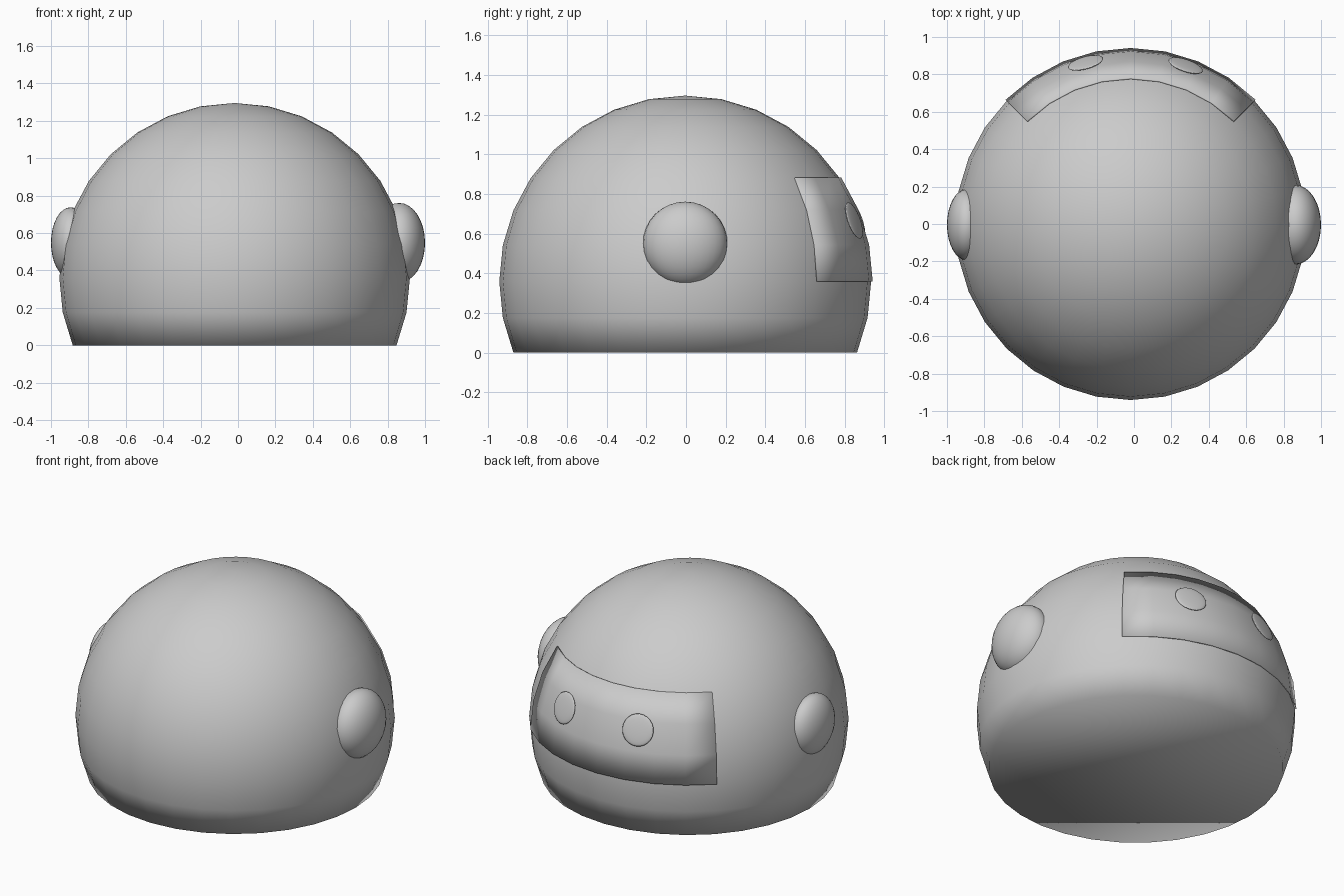
import bpy, bmesh
from math import sin, cos, radians, pi
from mathutils import Vector, Matrix

if "Cube" in bpy.data.objects:
    bpy.data.objects.remove(bpy.data.objects["Cube"])

R = 0.937                                   # head radius
STEP = radians(11.25)                       # 32 segments, 16 rings
C = Vector((-0.018, -0.004, R * sin(2 * STEP)))


def finish(name, bm, smooth=True):
    bmesh.ops.recalc_face_normals(bm, faces=bm.faces)
    mesh = bpy.data.meshes.new(name)
    bm.to_mesh(mesh)
    bm.free()
    for p in mesh.polygons:
        p.use_smooth = smooth
    ob = bpy.data.objects.new(name, mesh)
    bpy.context.collection.objects.link(ob)
    return ob


def ellipsoid(name, center, radii, rot=Matrix.Identity(4), seg=32, rings=16):
    bm = bmesh.new()
    m = Matrix.Translation(center) @ rot @ Matrix.Diagonal((*radii, 1))
    bmesh.ops.create_uvsphere(bm, u_segments=seg, v_segments=rings, radius=1, matrix=m)
    return finish(name, bm)


# Head: sphere cut off at the second ring below its equator, flat closed base
bm = bmesh.new()
bmesh.ops.create_uvsphere(bm, u_segments=32, v_segments=16, radius=R,
                          matrix=Matrix.Translation(C))
bmesh.ops.delete(bm, geom=[v for v in bm.verts if v.co.z < -0.01], context='VERTS')
bmesh.ops.holes_fill(bm, edges=[e for e in bm.edges if e.is_boundary], sides=0)
finish("head", bm)

# Face plate: 90 degree patch three rings high, just outside the head at the back
bm = bmesh.new()
RP = 0.945
grid = [[bm.verts.new(C + RP * Vector((cos(r * STEP) * cos(a * STEP + pi / 4),
                                       cos(r * STEP) * sin(a * STEP + pi / 4),
                                       sin(r * STEP))))
         for a in range(9)] for r in range(4)]
for r in range(3):
    for a in range(8):
        bm.faces.new((grid[r][a], grid[r][a + 1], grid[r + 1][a + 1], grid[r + 1][a]))
plate = finish("face_plate", bm)
solid = plate.modifiers.new("thickness", 'SOLIDIFY')
solid.thickness = 0.01
solid.offset = -1
bpy.context.view_layer.objects.active = plate
plate.select_set(True)
bpy.ops.object.shade_smooth_by_angle(angle=radians(40))

# Eyes: flat lenses lying on the face plate
for side, x in (("left", -0.258), ("right", 0.28)):
    d = (Vector((x, 0.858, 0.67)) - C).normalized()
    ellipsoid(side + "_eye", C + d * 0.951, (0.097, 0.097, 0.012),
              d.to_track_quat('Z', 'Y').to_matrix().to_4x4(), 24, 12)

# Ears: half-sunk domes, the right one a little larger
ellipsoid("right_ear", (0.862, -0.004, 0.548), (0.138, 0.213, 0.213))
ellipsoid("left_ear", (-0.895, -0.004, 0.548), (0.105, 0.19, 0.19))
